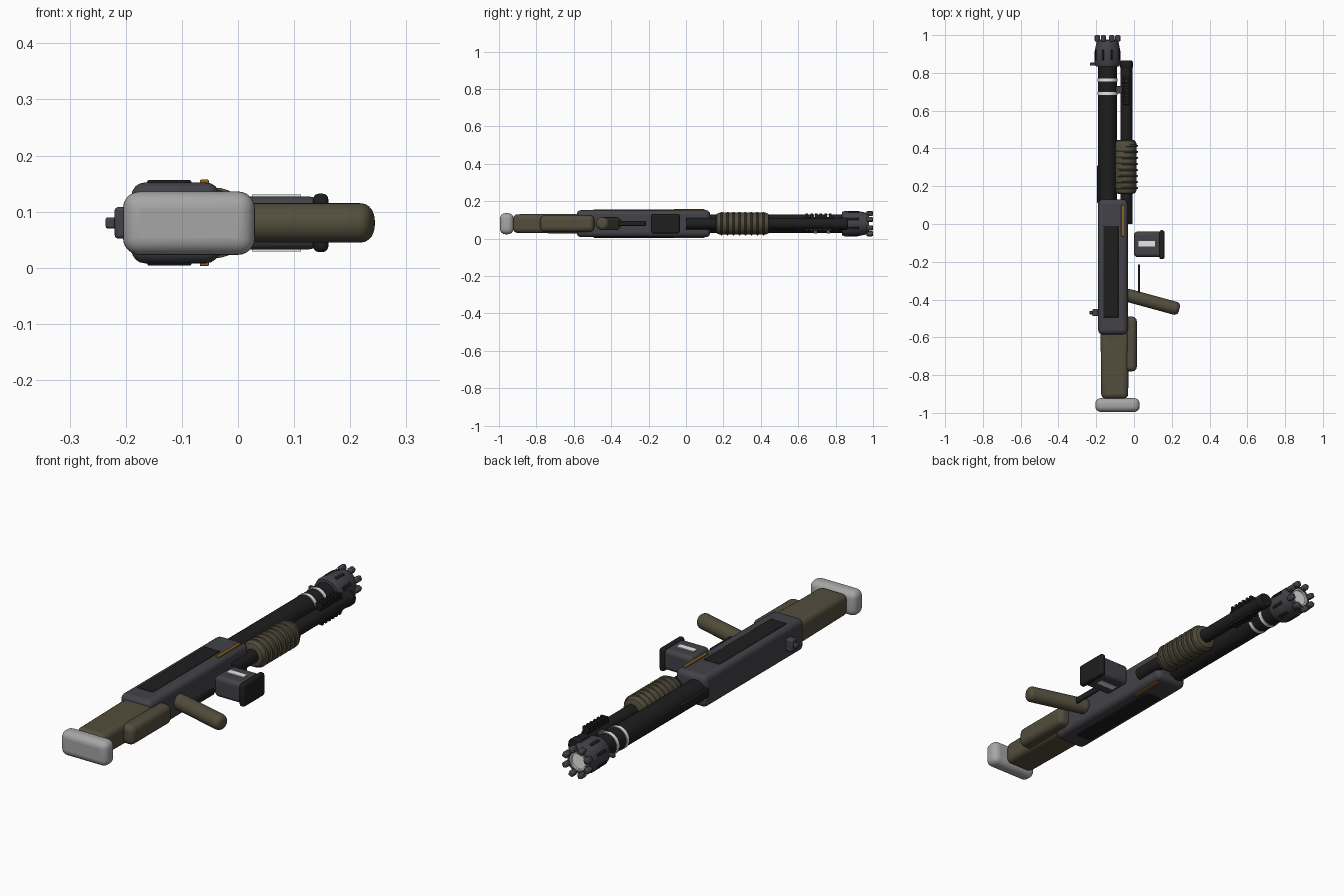
import bpy, math
from mathutils import Vector, Matrix

cube = bpy.data.objects.get("Cube")
if cube:
    bpy.data.objects.remove(cube, do_unlink=True)

MID = 0.08          # height of the centre line
BARREL, TUBE = -0.14, -0.04


def material(name, colour):
    m = bpy.data.materials.new(name)
    m.use_nodes = True
    m.diffuse_color = (*colour, 1)
    bsdf = next(n for n in m.node_tree.nodes if n.type == 'BSDF_PRINCIPLED')
    bsdf.inputs["Base Color"].default_value = (*colour, 1)
    return m


GUNMETAL = material("gunmetal", (0.055, 0.055, 0.065))
BLACK = material("matte black", (0.013, 0.013, 0.014))
OLIVE = material("olive brown", (0.085, 0.075, 0.045))
RUBBER = material("pale grey rubber", (0.38, 0.38, 0.38))
WHITE = material("white", (0.8, 0.8, 0.78))
GOLD = material("dull gold", (0.25, 0.12, 0.015))


def finish(ob, name, mat, bevel=0, segments=3):
    ob.name = name
    ob.data.materials.append(mat)
    if bevel:
        mod = ob.modifiers.new("bevel", 'BEVEL')
        mod.width, mod.segments = bevel, segments
        mod.limit_method = 'ANGLE'
    bpy.ops.object.shade_smooth_by_angle(angle=math.radians(35))
    return ob


def box(name, mat, x, y, z, bevel=0, segments=3):
    """Box from (low, high) ranges on each axis."""
    bpy.ops.mesh.primitive_cube_add(size=1)
    ob = bpy.context.object
    size = [b - a for a, b in (x, y, z)]
    mid = Vector([(a + b) / 2 for a, b in (x, y, z)])
    ob.data.transform(Matrix.Translation(mid) @ Matrix.Diagonal((*size, 1)))
    return finish(ob, name, mat, bevel, segments)


def lathe(name, mat, x, profile, sides=32, z_scale=1.0):
    """Turned part along y from (y, radius) pairs."""
    verts, faces = [], []
    for y, r in profile:
        for i in range(sides):
            a = math.tau * i / sides
            verts.append((x + r * math.cos(a), y, MID + r * z_scale * math.sin(a)))
    for k in range(len(profile) - 1):
        for i in range(sides):
            j = (i + 1) % sides
            faces.append((k * sides + j, k * sides + i,
                          (k + 1) * sides + i, (k + 1) * sides + j))
    faces.append(tuple(range(sides)))
    faces.append(tuple(reversed(range(len(verts) - sides, len(verts)))))
    mesh = bpy.data.meshes.new(name)
    mesh.from_pydata(verts, [], faces)
    ob = bpy.data.objects.new(name, mesh)
    bpy.context.collection.objects.link(ob)
    bpy.ops.object.select_all(action='DESELECT')
    ob.select_set(True)
    bpy.context.view_layer.objects.active = ob
    return finish(ob, name, mat)


def taper(ob, test, x_factor, z_factor, x_mid):
    for v in ob.data.vertices:
        if test(v.co):
            v.co.x = x_mid + (v.co.x - x_mid) * x_factor
            v.co.z = MID + (v.co.z - MID) * z_factor


# Stock
box("butt_pad", RUBBER, (-0.205, 0.03), (-0.995, -0.922), (0.023, 0.136), 0.03, 6)
stock = box("stock", OLIVE, (-0.177, -0.028), (-0.925, -0.56), (0.027, 0.133), 0.025, 4)
taper(stock, lambda c: c.y < -0.8, 0.96, 0.94, -0.1)
box("stock_lower_pad", OLIVE, (-0.06, 0.015), (-0.78, -0.49), (0.036, 0.124), 0.025, 4)

# Receiver with its side panels
box("receiver", GUNMETAL, (-0.19, -0.033), (-0.585, 0.13), (0.008, 0.152), 0.024, 4)
for side, low in (("left", False), ("right", True)):
    def flip(a, b):
        return (2 * MID - b, 2 * MID - a) if low else (a, b)
    box("panel_" + side, BLACK, (-0.162, -0.083), (-0.495, -0.01), flip(0.148, 0.156), 0.003, 2)
    box("gold_strip_" + side, GOLD, (-0.068, -0.052), (-0.065, 0.1), flip(0.145, 0.157), 0.002, 2)
    box("magazine_mark_" + side, WHITE, (0.025, 0.112), (-0.12, -0.09), flip(0.126, 0.131))
    box("rail_" + side, BLACK, (-0.055, -0.025), (0.63, 0.79), flip(0.1, 0.116), 0.002, 1)
    for i in range(6):
        y = 0.64 + i * 0.025
        top = 0.121 if low else 0.135
        box(f"rail_tooth_{side}_{i + 1}", BLACK, (-0.057, -0.023), (y, y + 0.013), flip(0.11, top))

# Charging handle
box("charging_block", GUNMETAL, (-0.22, -0.18), (-0.488, -0.45), (0.052, 0.108), 0.006, 2)
box("charging_tip", GUNMETAL, (-0.236, -0.21), (-0.478, -0.46), (0.07, 0.09), 0.004, 2)

# Pistol grip: a slanted cylinder with a rounded end
start, end = Vector((-0.05, -0.373, MID)), Vector((0.207, -0.443, MID))
axis = end - start
bpy.ops.mesh.primitive_cylinder_add(
    vertices=32, radius=0.035, depth=axis.length + 0.034, location=(start + end) / 2 + axis.normalized() * 0.017,
    rotation=axis.to_track_quat('Z', 'Y').to_euler())
finish(bpy.context.object, "grip", OLIVE, 0.022, 5)
box("trigger_bar", BLACK, (0.02, 0.033), (-0.4, -0.215), (0.067, 0.095), 0.004, 2)

# Magazine
box("magazine", GUNMETAL, (0.0, 0.145), (-0.175, -0.04), (0.033, 0.127), 0.018, 4)
box("magazine_base", BLACK, (0.134, 0.161), (-0.186, -0.033), (0.028, 0.132), 0.01, 3)

# Barrel and tube under it
lathe("barrel", BLACK, BARREL, [(0.1, 0.05), (0.84, 0.05)])
box("barrel_strip", BLACK, (-0.195, -0.18), (0.11, 0.31), (0.06, 0.1), 0.004, 2)
for n, y in enumerate((0.692, 0.763)):
    lathe(f"barrel_ring_{n + 1}", WHITE, BARREL, [(y - 0.008, 0.0525), (y + 0.008, 0.0525)])
lathe("lower_tube", BLACK, TUBE, [(0.0, 0.031), (0.835, 0.031)])
lathe("tube_cap", BLACK, TUBE, [(0.825, 0.031), (0.831, 0.034), (0.857, 0.034), (0.865, 0.029)])
box("tube_clamp", GUNMETAL, (-0.1, -0.06), (0.69, 0.73), (0.06, 0.1), 0.004, 2)

# Ribbed sliding handguard
lathe("handguard", OLIVE, TUBE - 0.005,
      [(0.16, 0.04), (0.165, 0.052), (0.18, 0.059), (0.425, 0.059), (0.44, 0.052), (0.445, 0.04)])
for i in range(8):
    y = 0.19 + i * 0.032
    lathe(f"handguard_rib_{i + 1}", OLIVE, TUBE - 0.002,
          [(y - 0.006, 0.057), (y - 0.003, 0.063), (y + 0.003, 0.063), (y + 0.006, 0.057)])

# Muzzle brake: hollow turned body, slots and end studs
lathe("muzzle_body", GUNMETAL, BARREL,
      [(0.832, 0.045), (0.834, 0.062), (0.85, 0.068), (0.915, 0.068), (0.975, 0.056),
       (0.975, 0.038), (0.9, 0.036)])
lathe("muzzle_bore", BLACK, BARREL, [(0.9, 0.035), (0.905, 0.035)])
lathe("muzzle_liner", WHITE, BARREL, [(0.97, 0.04), (0.978, 0.04), (0.978, 0.035), (0.97, 0.035)])
for i in range(8):
    turn = (Matrix.Translation((BARREL, 0, MID))
            @ Matrix.Rotation(math.tau * (i + 0.5) / 8, 4, 'Y'))
    slot = box(f"muzzle_slot_{i + 1}", BLACK, (0.06, 0.0705), (0.865, 0.925), (-0.007, 0.007), 0.003, 2)
    stud = box(f"muzzle_stud_{i + 1}", GUNMETAL, (0.046, 0.071), (0.965, 1.0), (-0.012, 0.012), 0.006, 2)
    slot.data.transform(turn)
    stud.data.transform(turn)
box("front_sight", GUNMETAL, (-0.232, -0.2), (0.838, 0.854), (0.072, 0.088), 0.003, 2)
